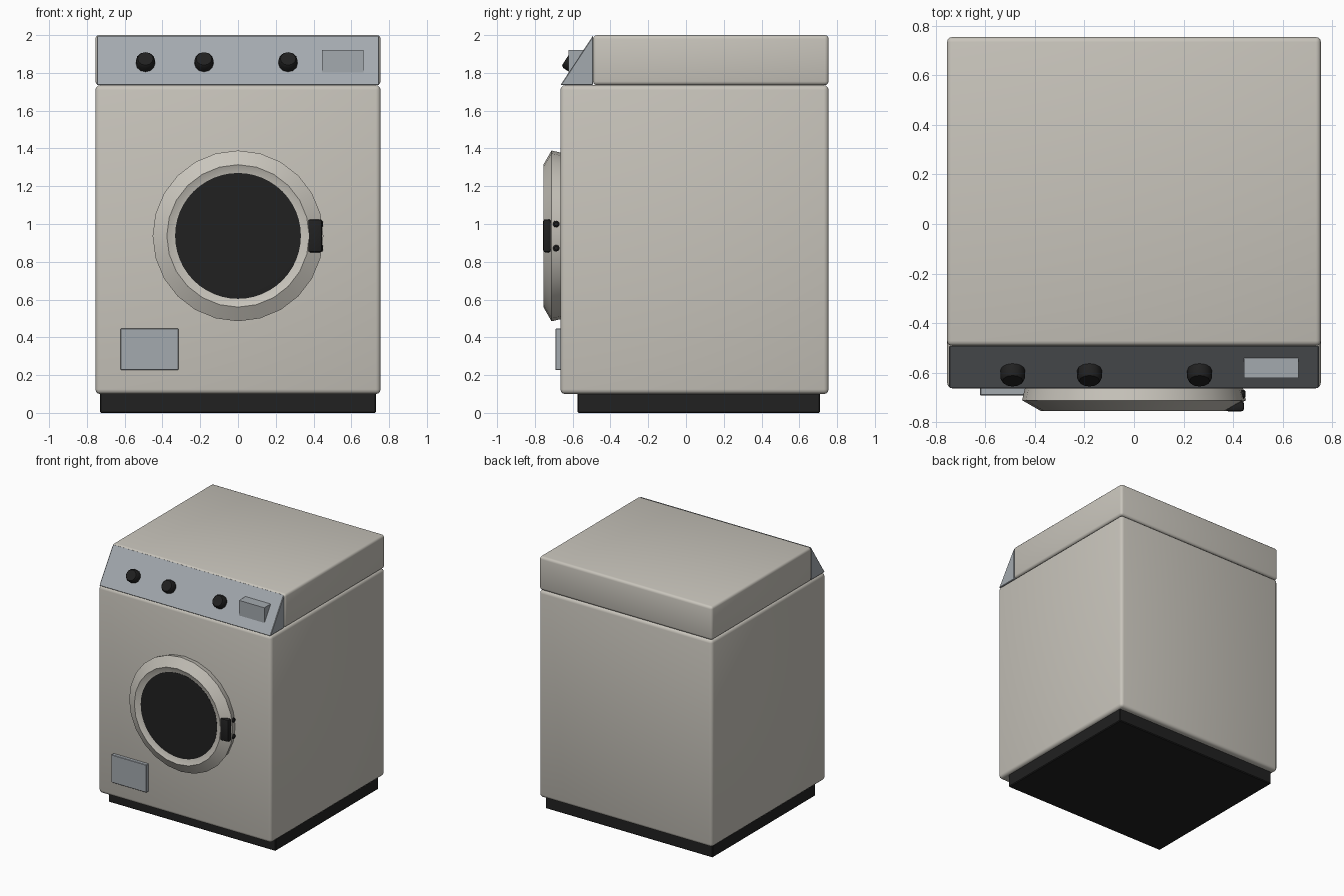
import bpy, bmesh, math
from mathutils import Vector, Matrix

cube = bpy.data.objects.get("Cube")
if cube:
    bpy.data.objects.remove(cube, do_unlink=True)


def material(name, r, g, b):
    m = bpy.data.materials.new(name)
    m.use_nodes = True
    m.diffuse_color = (r, g, b, 1)
    m.node_tree.nodes["Principled BSDF"].inputs["Base Color"].default_value = (r, g, b, 1)
    return m


ENAMEL = material("warm white enamel", 0.58, 0.555, 0.50)
GREY = material("cool grey panel", 0.37, 0.40, 0.43)
BLACK = material("black plastic", 0.015, 0.015, 0.015)


def finish(name, bm, mat, bevel=0, segments=3, angle=35):
    """Turn a bmesh into a shaded object, with optional rounded edges."""
    bmesh.ops.recalc_face_normals(bm, faces=bm.faces)
    if bevel:
        bmesh.ops.bevel(bm, geom=bm.edges[:], offset=bevel, segments=segments,
                        profile=0.5, affect='EDGES')
    mesh = bpy.data.meshes.new(name)
    bm.to_mesh(mesh)
    bm.free()
    mesh.materials.append(mat)
    ob = bpy.data.objects.new(name, mesh)
    bpy.context.collection.objects.link(ob)
    bpy.ops.object.select_all(action='DESELECT')
    ob.select_set(True)
    bpy.context.view_layer.objects.active = ob
    bpy.ops.object.shade_smooth_by_angle(angle=math.radians(angle))
    return ob


def box(name, x, y, z, mat, bevel=0, **kw):
    """Box from (min, max) pairs."""
    bm = bmesh.new()
    bmesh.ops.create_cube(bm, size=1)
    for v in bm.verts:
        v.co = [(lo + hi) / 2 + c * (hi - lo) for c, (lo, hi) in zip(v.co, (x, y, z))]
    return finish(name, bm, mat, bevel, **kw)


def lathe(name, profile, sides, origin, axis, mat, caps=True):
    """Revolve (radius, distance) points around an axis, closing the ends."""
    bm = bmesh.new()
    rings = [[bm.verts.new((r * math.cos(a), r * math.sin(a), d))
              for a in (2 * math.pi * i / sides for i in range(sides))]
             for r, d in profile]
    for low, high in zip(rings, rings[1:]):
        for i in range(sides):
            j = (i + 1) % sides
            bm.faces.new((low[i], low[j], high[j], high[i]))
    bm.faces.new(rings[0])
    bm.faces.new(rings[-1])
    turn = Vector((0, 0, 1)).rotation_difference(Vector(axis)).to_matrix().to_4x4()
    bm.transform(Matrix.Translation(origin) @ turn)
    return finish(name, bm, mat)


# Plinth, cabinet and lid
box("plinth", (-0.73, 0.73), (-0.575, 0.71), (0, 0.11), BLACK, 0.006, segments=1)
box("cabinet", (-0.755, 0.755), (-0.665, 0.755), (0.10, 1.735), ENAMEL, 0.025)
box("lid", (-0.755, 0.755), (-0.492, 0.755), (1.735, 2.0), ENAMEL, 0.02)

# Sloping control panel
bm = bmesh.new()
ends = [[bm.verts.new((x, y, z)) for y, z in
         ((-0.665, 1.735), (-0.492, 1.735), (-0.492, 1.998))] for x in (-0.747, 0.747)]
for end in ends:
    bm.faces.new(end)
for i in range(3):
    j = (i + 1) % 3
    bm.faces.new((ends[0][i], ends[0][j], ends[1][j], ends[1][i]))
finish("control_panel", bm, GREY, 0.004, segments=1)

# Knobs standing square to the slope, and the display box
slope_normal = Vector((0, -0.84, 0.54)).normalized()
for name, x in (("left_knob", 0.265), ("middle_knob", -0.18), ("right_knob", -0.49)):
    lathe(name, [(0.05, -0.01), (0.05, 0.036), (0.041, 0.05)], 12,
          (x, -0.592, 1.848), slope_normal, BLACK)
box("display_box", (0.445, 0.665), (-0.622, -0.5), (1.803, 1.922), GREY)

# Round door: flared rim, dished lip and dark glass
front = (0, -1, 0)
hub = (0, -0.66, 0.937)
lathe("door_rim", [(0.44, 0), (0.452, 0.052), (0.377, 0.095), (0.333, 0.076)],
      24, hub, front, ENAMEL)
lathe("door_glass", [(0.333, 0.070), (0.333, 0.078), (0.30, 0.079)], 48, hub, front, BLACK)

# Door handle and its two fixing pins
box("door_handle", (0.37, 0.445), (-0.757, -0.715), (0.85, 1.025), BLACK, 0.012, segments=2)
for name, z in (("upper_handle_pin", 1.0), ("lower_handle_pin", 0.872)):
    lathe(name, [(0.018, 0), (0.018, 0.03), (0.010, 0.036)], 10,
          (0.415, -0.687, z), (1, 0, 0), BLACK)

# Filter hatch low on the front
box("filter_hatch", (-0.622, -0.315), (-0.692, -0.66), (0.227, 0.446), GREY, 0.003, segments=1)
